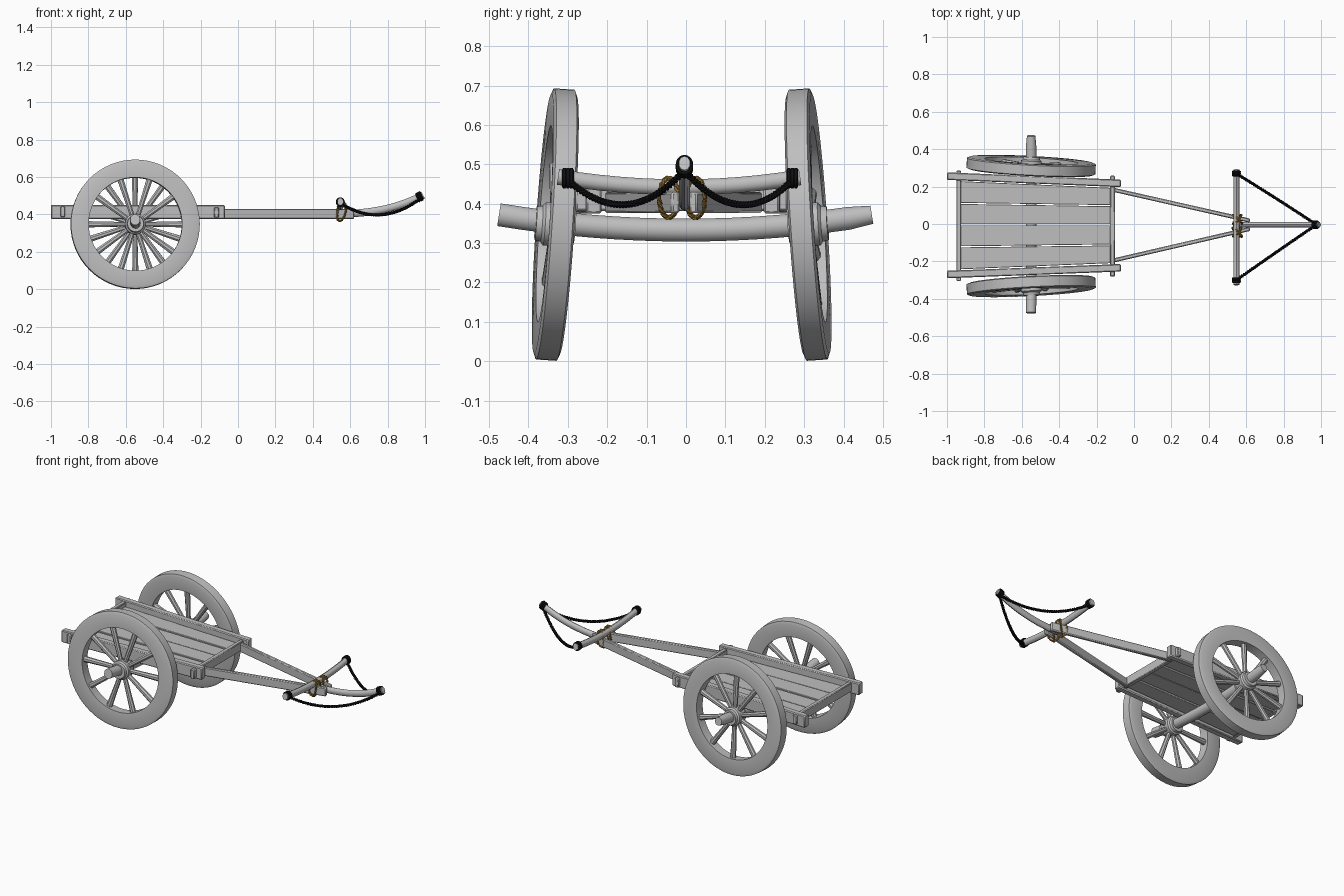
import bpy, bmesh, math
from mathutils import Vector, Matrix

if "Cube" in bpy.data.objects:
    bpy.data.objects.remove(bpy.data.objects["Cube"])


def material(name, rgb):
    m = bpy.data.materials.new(name)
    m.use_nodes = True
    m.diffuse_color = (*rgb, 1)
    bsdf = m.node_tree.nodes["Principled BSDF"]
    bsdf.inputs["Base Color"].default_value = (*rgb, 1)
    bsdf.inputs["Roughness"].default_value = 0.8
    return m


WOOD = material("grey wood", (0.52, 0.52, 0.52))
BLACK = material("black rope", (0.006, 0.006, 0.006))
GOLD = material("golden rope", (0.42, 0.23, 0.04))


def finish(name, bm, mat, matrix=None):
    bmesh.ops.recalc_face_normals(bm, faces=bm.faces)
    if matrix:
        bm.transform(matrix)
    me = bpy.data.meshes.new(name)
    bm.to_mesh(me)
    bm.free()
    me.materials.append(mat)
    ob = bpy.data.objects.new(name, me)
    bpy.context.collection.objects.link(ob)
    bpy.ops.object.select_all(action="DESELECT")
    ob.select_set(True)
    bpy.context.view_layer.objects.active = ob
    bpy.ops.object.shade_smooth_by_angle(angle=math.radians(40))
    return ob


def sweep(bm, path, sizes, sides=10, ref=(0, 0, 1), closed=False):
    """Skin a tube along path; sizes are (half width, half height) pairs."""
    pts = [Vector(p) for p in path]
    n = len(pts)
    if len(sizes) == 1:
        sizes = sizes * n
    rings = []
    for i, p in enumerate(pts):
        a = pts[(i - 1) % n] if closed else pts[max(i - 1, 0)]
        b = pts[(i + 1) % n] if closed else pts[min(i + 1, n - 1)]
        t = (b - a).normalized()
        side = t.cross(Vector(ref)).normalized()
        up = side.cross(t)
        w, h = sizes[i]
        k = math.sqrt(2) if sides == 4 else 1
        ring = []
        for j in range(sides):
            ang = math.tau * (j + 0.5) / sides
            ring.append(bm.verts.new(p + side * w * k * math.cos(ang) + up * h * k * math.sin(ang)))
        rings.append(ring)
    for i in range(n if closed else n - 1):
        r, s = rings[i], rings[(i + 1) % n]
        for j in range(sides):
            m = (j + 1) % sides
            bm.faces.new((r[j], r[m], s[m], s[j]))
    if not closed:
        bm.faces.new(rings[0])
        bm.faces.new(rings[-1])


def bar(name, path, sizes, sides=4, bevel=0.0, ref=(0, 0, 1), mat=WOOD):
    bm = bmesh.new()
    sweep(bm, path, sizes, sides, ref)
    if bevel:
        bmesh.ops.bevel(bm, geom=bm.edges[:], offset=bevel, segments=1, affect="EDGES")
    return finish(name, bm, mat)


def bend(a, mid, b, steps=12):
    """Points of a quadratic curve that passes through mid."""
    a, mid, b = Vector(a), Vector(mid), Vector(b)
    c = mid * 2 - (a + b) / 2
    return [a * (1 - t) ** 2 + c * 2 * t * (1 - t) + b * t * t
            for t in (i / steps for i in range(steps + 1))]


def lathe(bm, profile, segments=48):
    """Spin a closed (radius, y) profile round the y axis."""
    rings = []
    for i in range(segments):
        a = math.tau * i / segments
        rings.append([bm.verts.new((r * math.cos(a), y, r * math.sin(a))) for r, y in profile])
    for i, r in enumerate(rings):
        s = rings[(i + 1) % segments]
        for j in range(len(profile)):
            m = (j + 1) % len(profile)
            bm.faces.new((r[j], r[m], s[m], s[j]))


# Wheels: rim, hub and ten spokes, leaning and toed in
RIM = [(0.25, -0.028), (0.33, -0.032), (0.345, -0.026), (0.345, 0.026),
       (0.33, 0.032), (0.25, 0.028)]
HUB = [(0.025, -0.05), (0.043, -0.05), (0.046, -0.035), (0.055, -0.028),
       (0.055, 0.028), (0.046, 0.035), (0.043, 0.05), (0.025, 0.05)]
for label, s, y in (("left", 1, 0.31), ("right", -1, -0.332)):
    place = (Matrix.Translation((-0.55, y, 0.347))
             @ Matrix.Rotation(math.radians(-3 * s), 4, "Z")
             @ Matrix.Rotation(math.radians(3.8 * s), 4, "X"))
    bm = bmesh.new()
    lathe(bm, RIM, 64)
    finish(label + "_wheel_rim", bm, WOOD, place)
    bm = bmesh.new()
    lathe(bm, HUB, 32)
    finish(label + "_wheel_hub", bm, WOOD, place)
    bm = bmesh.new()
    for i in range(10):
        a = math.tau * (i + 0.25 + 0.25 * s) / 10
        d = Vector((math.cos(a), 0, math.sin(a)))
        sweep(bm, [d * 0.045, d * 0.15, d * 0.26],
              [(0.013, 0.013), (0.015, 0.014), (0.018, 0.015)], 8, (0, 1, 0))
    finish(label + "_wheel_spokes", bm, WOOD, place)

# Axle: a bowed log running under the bed and out through both hubs
axle = bend((-0.55, -0.475, 0.372), (-0.55, 0, 0.333), (-0.55, 0.472, 0.372), 16)
bar("axle", axle, [(0.027, 0.03)] + [(0.029, 0.03)] * 15 + [(0.023, 0.024)], 12)

# Bed: side beams that narrow to the front, with cross bars through them
bar("left_side_beam", [(-1, 0.256, 0.412), (-0.07, 0.217, 0.412)], [(0.02, 0.037)], bevel=0.005)
bar("right_side_beam", [(-1, -0.27, 0.412), (-0.07, -0.234, 0.412)], [(0.02, 0.037)], bevel=0.005)
bar("rear_cross_bar", [(-0.937, -0.305, 0.414), (-0.937, 0.285, 0.414)], [(0.013, 0.028)], bevel=0.004)
bar("front_cross_bar", [(-0.115, -0.28, 0.41), (-0.115, 0.258, 0.41)], [(0.013, 0.028)], bevel=0.004)

# Floor planks, slightly uneven
rear = [-0.245, -0.122, -0.004, 0.11, 0.232]
front = [-0.212, -0.112, -0.004, 0.098, 0.196]
for i in range(4):
    z = 0.4 + 0.004 * (i % 2)
    bar("floor_plank_%d" % (i + 1),
        [(-0.93, (rear[i] + rear[i + 1]) / 2, z), (-0.12, (front[i] + front[i + 1]) / 2, z)],
        [((e[i + 1] - e[i]) / 2 - 0.003, 0.011) for e in (rear, front)], bevel=0.002)

# Draw shafts meeting at the pole
for label, s in (("left", 1), ("right", -1)):
    bar(label + "_draw_shaft", [(-0.115, 0.19 * s - 0.006, 0.403), (0.62, 0.022 * s - 0.004, 0.403)],
        [(0.011, 0.027)], bevel=0.005)

# Pole sweeping upward, and the yoke lying over it
pole = bend((0.53, -0.004, 0.403), (0.78, -0.004, 0.427), (0.99, -0.004, 0.503))
bar("pole", pole, [(0.015, 0.02)], 10)
yoke = bend((0.547, -0.325, 0.468), (0.547, -0.015, 0.442), (0.547, 0.29, 0.467))
bar("yoke", yoke, [(0.017, 0.02)], 10)


# Ropes: twisted strands along a sagging path
def rope(name, path, radius, mat, turns, closed=False):
    bm = bmesh.new()
    n = len(path)
    for k in range(2):
        strand = []
        for i, p in enumerate(path):
            a, b = (path[i - 1], path[(i + 1) % n]) if closed else (path[max(i - 1, 0)], path[min(i + 1, n - 1)])
            t = (b - a).normalized()
            u = t.cross(Vector((0.2, 0.1, 1))).normalized()
            v = u.cross(t)
            ang = math.tau * turns * i / n + math.pi * k
            strand.append(p + (u * math.cos(ang) + v * math.sin(ang)) * radius * 0.55)
        sweep(bm, strand, [(radius * 0.65, radius * 0.65)], 6, (0.2, 0.1, 1), closed)
    return finish(name, bm, mat)


def loop(centre, a, b, n=40):
    return [Vector(centre) + Vector(a) * math.cos(math.tau * i / n) + Vector(b) * math.sin(math.tau * i / n)
            for i in range(n)]


for label, y in (("left", 0.27), ("right", -0.3)):
    rope(label + "_rein", bend((0.547, y, 0.46), (0.762, y / 2, 0.398), (0.975, -0.004, 0.485), 120), 0.008, BLACK, 20)


# Black bindings at the yoke ends and pole tip
def binding(name, centre, axis, a, b):
    bm = bmesh.new()
    for k in (-1, 0, 1):
        sweep(bm, loop(Vector(centre) + Vector(axis) * k, a, b, 20), [(0.006, 0.006)], 6, axis, True)
    finish(name, bm, BLACK)


for label, y in (("left", 0.27), ("right", -0.3)):
    binding(label + "_yoke_binding", (0.547, y, 0.465), (0, 0.009, 0), (0.019, 0, 0), (0, 0, 0.021))
binding("pole_tip_binding", (0.97, -0.004, 0.494), (0.009, 0, 0.004), (0, 0.017, 0), (-0.008, 0, 0.02))

# Golden lashing: crossed loops tying the yoke to the shafts
for label, s in (("left", 1), ("right", -1)):
    for k, dx in enumerate((0.02, -0.024)):
        rope("%s_lashing_%d" % (label, k + 1),
             loop((0.552, 0.034 * s - 0.01, 0.415), (dx, 0.024, 0), (0.008, 0, 0.05)), 0.006, GOLD, 8, True)
